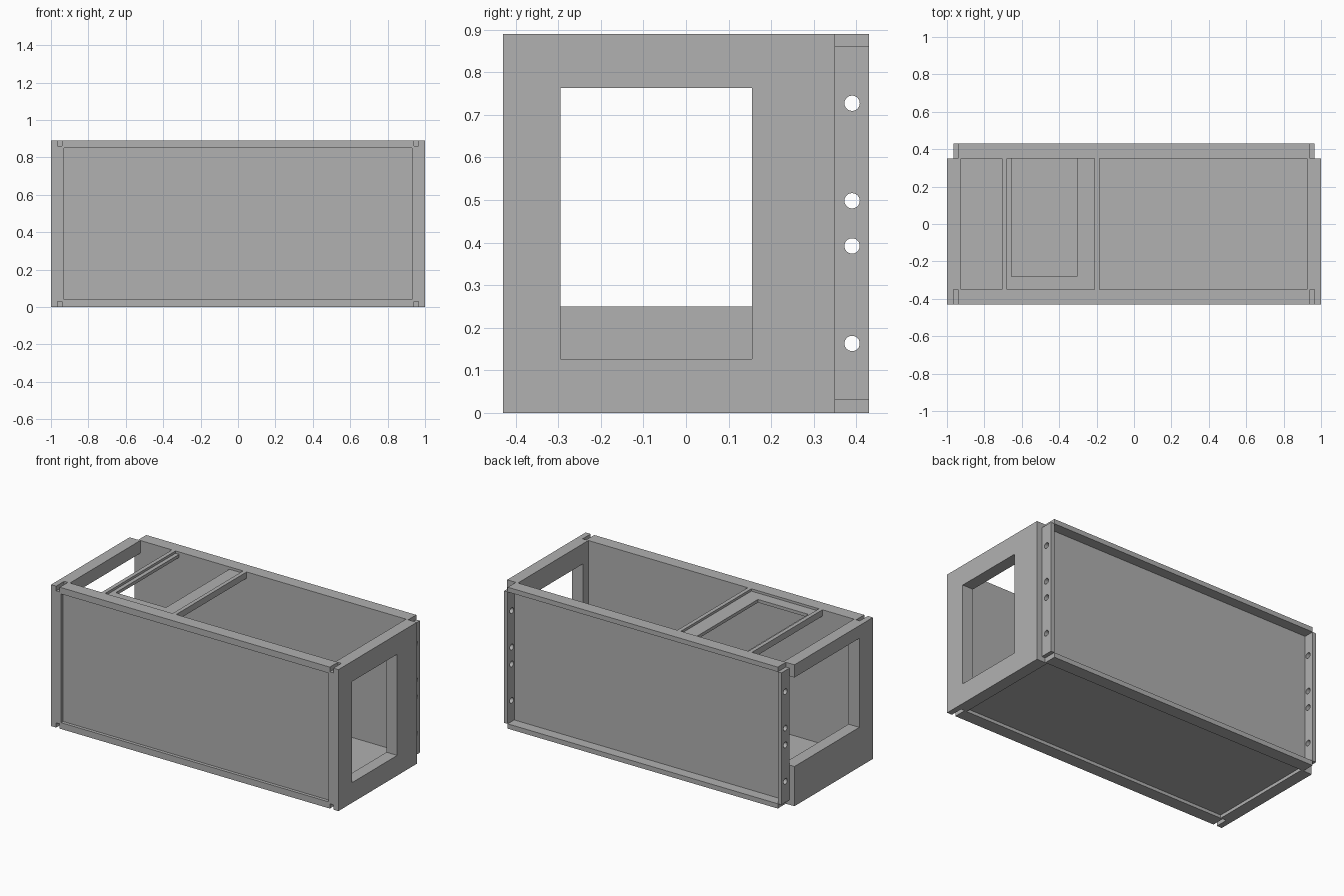
import bpy, bmesh
from mathutils import Matrix

cube = bpy.data.objects.get("Cube")
if cube:
    bpy.data.objects.remove(cube, do_unlink=True)

grey = bpy.data.materials.new("plain grey")
grey.use_nodes = True
tone = (0.44, 0.44, 0.44, 1)
grey.diffuse_color = tone
grey.node_tree.nodes["Principled BSDF"].inputs["Base Color"].default_value = tone

H = 0.89      # height
LIP = 0.03    # thickness of the rims
FRONT, INNER, BACK = -0.43, 0.35, 0.43


def finish(name, bm):
    bmesh.ops.recalc_face_normals(bm, faces=bm.faces)
    mesh = bpy.data.meshes.new(name)
    bm.to_mesh(mesh)
    bm.free()
    mesh.materials.append(grey)
    ob = bpy.data.objects.new(name, mesh)
    bpy.context.collection.objects.link(ob)
    return ob


def box(name, xs, ys, zs):
    bm = bmesh.new()
    bmesh.ops.create_cube(bm, size=1)
    for v in bm.verts:
        v.co = [r[0] if c < 0 else r[1] for c, r in zip(v.co, (xs, ys, zs))]
    return finish(name, bm)


def prism(name, outline, height):
    bm = bmesh.new()
    face = bm.faces.new([bm.verts.new((x, y, 0)) for x, y in outline])
    out = bmesh.ops.extrude_face_region(bm, geom=[face])
    tops = [g for g in out["geom"] if isinstance(g, bmesh.types.BMVert)]
    bmesh.ops.translate(bm, verts=tops, vec=(0, 0, height))
    return finish(name, bm)


def cut(ob, cutter):
    mod = ob.modifiers.new("cut", 'BOOLEAN')
    mod.operation, mod.solver, mod.object = 'DIFFERENCE', 'EXACT', cutter
    cutter.hide_render = True
    bpy.context.view_layer.objects.active = ob
    bpy.ops.object.modifier_apply(modifier=mod.name)
    bpy.data.objects.remove(cutter, do_unlink=True)


# Front wall: shallow recess and notched corners
front = box("front_wall", (-0.965, 0.965), (FRONT, -INNER), (0, H))
cut(front, box("recess", (-0.93, 0.93), (-0.5, -0.41), (0.04, 0.85)))
for s in (-1, 1):
    for z0, z1 in ((-0.1, LIP), (H - LIP, 1)):
        xs = sorted((s * 0.94, s * 0.98))
        cut(front, box("notch", xs, (-0.5, -INNER + 0.01), (z0, z1)))

# End walls: stepped plan, one window and one opening running out to the back
for s, name in ((1, "window_end_wall"), (-1, "open_end_wall")):
    plan = [(0.925, -INNER), (0.965, -INNER), (0.965, FRONT),
            (1, FRONT), (1, INNER), (0.925, INNER)]
    wall = prism(name, [(s * x, y) for x, y in plan], H)
    xs = sorted((s * 0.8, s * 1.1))
    if s > 0:
        cut(wall, box("window", xs, (-0.295, 0.155), (0.127, 0.763)))
    else:
        cut(wall, box("opening", xs, (-0.295, 0.5), (0.25, 0.81)))

# Back wall: thin panel, top and bottom rims, drilled side flanges
box("back_panel", (-0.94, 0.94), (INNER, 0.365), (0, H))
for name, z in (("back_bottom_rim", 0), ("back_top_rim", H - LIP)):
    box(name, (-0.94, 0.94), (0.365, BACK), (z, z + LIP))
for s, name in ((1, "left_flange"), (-1, "right_flange")):
    flange = box(name, sorted((s * 0.94, s * 0.965)), (INNER, BACK), (LIP, H - LIP))
    for z in (0.163, 0.392, 0.498, 0.727):
        bm = bmesh.new()
        bmesh.ops.create_cone(bm, cap_ends=True, segments=24, radius1=0.018,
                              radius2=0.018, depth=0.2,
                              matrix=Matrix.Translation((s * 0.95, 0.39, z))
                              @ Matrix.Rotation(1.5708, 4, 'Y'))
        cut(flange, finish("hole", bm))

# Floor, raised slightly above the bottom edges
box("floor", (-0.925, 0.925), (-INNER, INNER), (0.02, 0.045))

# Top cross bars with a cut-out plate between them
for name, x in (("outer_cross_bar", -0.705), ("inner_cross_bar", -0.21)):
    box(name, (x, x + 0.025), (-INNER, INNER), (0.85, H))
plate = box("top_plate", (-0.68, -0.21), (-INNER, INNER), (0.855, 0.875))
cut(plate, box("plate_opening", (-0.655, -0.305), (-0.28, 0.5), (0.8, 1)))
